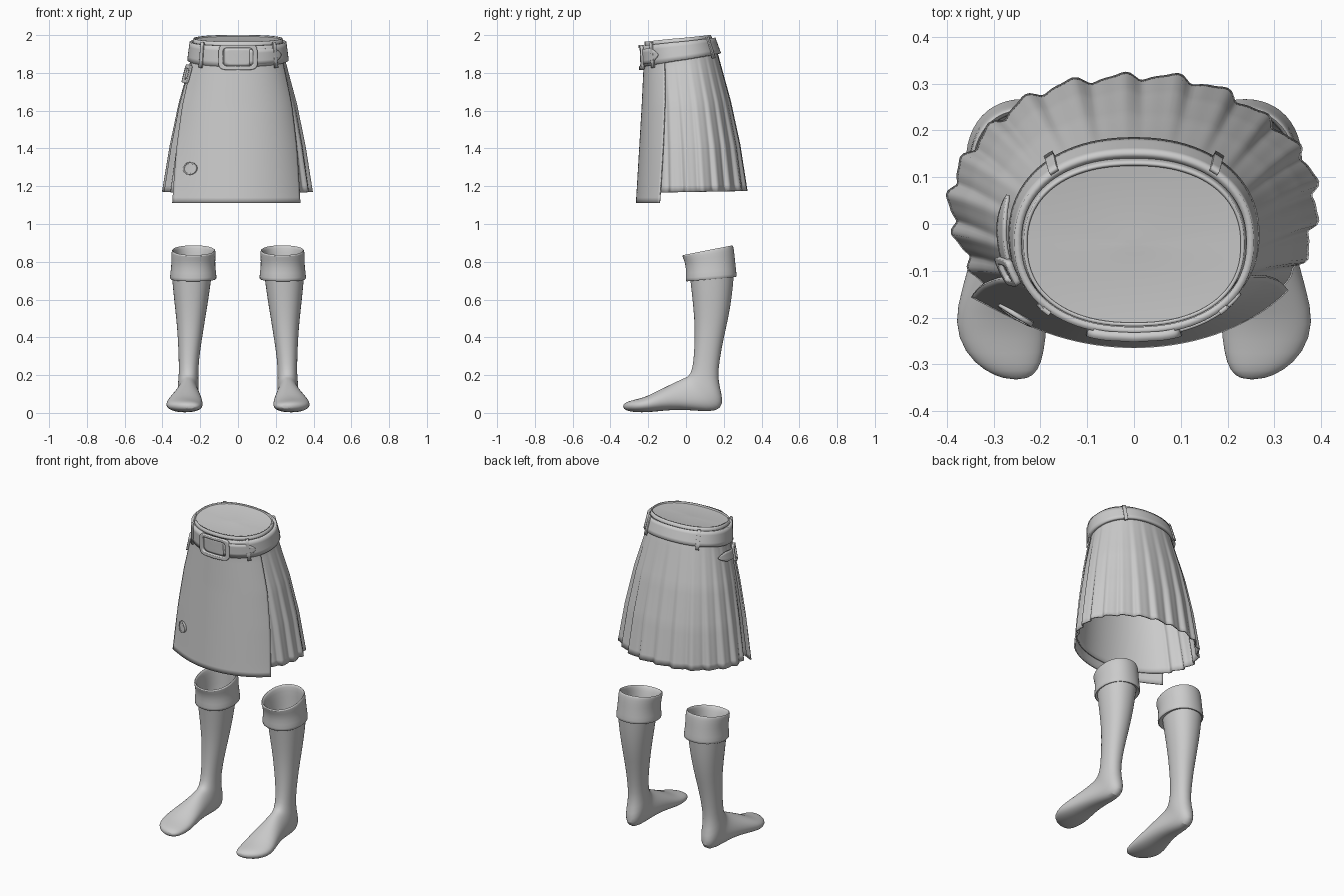
import bpy, bmesh
from math import sin, cos, pi, copysign

if "Cube" in bpy.data.objects:
    bpy.data.objects.remove(bpy.data.objects["Cube"])


def finish(name, verts, faces, thick=0, recalc=False):
    me = bpy.data.meshes.new(name)
    me.from_pydata(verts, [], faces)
    bm = bmesh.new()
    bm.from_mesh(me)
    bmesh.ops.remove_doubles(bm, verts=bm.verts, dist=1e-5)
    if recalc:
        bmesh.ops.recalc_face_normals(bm, faces=bm.faces)
    bm.to_mesh(me)
    bm.free()
    ob = bpy.data.objects.new(name, me)
    bpy.context.collection.objects.link(ob)
    if thick:
        m = ob.modifiers.new("thickness", 'SOLIDIFY')
        m.thickness, m.offset = thick, 0
    bpy.ops.object.select_all(action='DESELECT')
    bpy.context.view_layer.objects.active = ob
    ob.select_set(True)
    bpy.ops.object.shade_smooth_by_angle(angle=0.7)
    return ob


def grid(name, f, nu, nv, wrap=False, thick=0.0):
    """Sheet from f(a, b) with a and b in 0..1."""
    cols = nu if wrap else nu + 1
    verts = [f(i / nu, j / nv) for i in range(cols) for j in range(nv + 1)]
    idx = lambda i, j: (i % cols) * (nv + 1) + j
    faces = [(idx(i, j), idx(i, j + 1), idx(i + 1, j + 1), idx(i + 1, j))
             for i in range(nu) for j in range(nv)]
    return finish(name, verts, faces, thick)


def spow(c, e):
    return copysign(abs(c) ** e, c)


def lerp(a, b, t):
    return a + (b - a) * t


# Kilt profile rows: front z, back z, half width, front y, back y
ROWS = [(1.965, 2.0, .232, -.215, .128),
        (1.83, 1.90, .247, -.210, .165),
        (1.62, 1.65, .308, -.220, .232),
        (1.40, 1.42, .352, -.233, .280),
        (1.165, 1.175, .388, -.247, .316)]


def surf(th, v, off=0.0):
    """Point on the kilt; th = 0 at the front, v = 0 waist to 1 hem."""
    k = min(int(v * 4), 3)
    zf, zb, hx, yf, yb = [lerp(a, b, v * 4 - k) for a, b in zip(ROWS[k], ROWS[k + 1])]
    e = min(1, .88 + .12 * v)
    s, c = spow(sin(th), e), spow(cos(th), e)
    return (hx * s + off * sin(th),
            (yf + yb) / 2 - (yb - yf) / 2 * c - off * cos(th),
            lerp(zf, zb, (1 - cos(th)) / 2))


# Pleated skirt, smooth at the front under the apron
def pleats(a, v):
    th = (a * 2 - 1) * pi
    t = min(1, max(0, (abs(th) - .88) / .2))
    p = th * 22 / (2 * pi) * 2 * pi / 1.0
    wave = sin(p + .7 * sin(p)) + .35 * sin(th * 7 + 1)
    return surf(th, v, .0095 * t * max(0, v - .15) ** 1.2 * 1.2 * wave)


grid("pleated_skirt", pleats, 264, 28, True, .008)


# Front apron overlapping the pleats, free edge flared on one side
def apron(a, b):
    s, v = a * 2 - 1, lerp(.2, 1.058, b)
    return surf(s * lerp(1.2, .95, v), v, .011 + .022 * max(0, -s) ** 5 * v)


grid("front_apron", apron, 48, 28, False, .008)


# Closed waist, slightly dished
def lining(a, b):
    x, y, z = surf(a * 2 * pi, .015)
    return (x * (1 - b), lerp(y, -.043, b), lerp(z, 1.982, b) - .012 * (1 - (1 - b) ** 2))


# reversed direction so it faces up
grid("waist_cap", lambda a, b: lining(a, 1 - b), 64, 8, True)

# Waist belt
grid("waist_belt", lambda a, b: surf(a * 2 * pi, lerp(.04, .245, b), .014), 96, 4, True, .016)


def patch(name, t0, t1, v, hv, off, thick, point=0.0):
    """Strap on the kilt surface, tapering to a point at the t1 end."""
    def f(a, b):
        w = 1 if not point or a < 1 - point else max(.08, (1 - (a - 1 + point) / point) ** .6)
        th = lerp(t0, t1, a)
        side = (b * 2 - 1)
        return surf(th, v + hv * w * side, off)
    ob = grid(name, f, 20, 4, False, thick)
    if t1 < t0:
        ob.data.flip_normals()
    return ob


def plate(name, t0, v0, ht, hv, inner, e, off, thick):
    """Rounded frame or disc on the kilt surface; inner = size of the hole."""
    def f(a, b):
        k = lerp(1, inner, b)
        return surf(t0 + ht * k * spow(cos(a * 2 * pi), e),
                    v0 + hv * k * spow(sin(a * 2 * pi), e), off)
    return grid(name, f, 48, 4, True, thick)


# Belt loops and the pointed belt end
for n, t in enumerate((-.78, .80, -2.45, 2.45)):
    patch("belt_loop_%d" % n, t - .045, t + .045, .14, .125, .024, .010)
patch("belt_tip", .2, 1.0, .15, .075, .024, .008, .3)

# Belt buckle with inner rim
plate("belt_buckle", 0, .15, .345, .118, .76, .3, .028, .020)
plate("belt_buckle_panel", 0, .15, .25, .085, 0, .3, .022, .008)

# Hip strap, its buckle, and the pin disc
patch("hip_strap", -1.12, -1.9, .315, .030, .020, .008, .35)
plate("hip_buckle", -1.2, .315, .135, .054, .6, .35, .026, .014)
plate("apron_button", -.70, .865, .115, .034, 0, 1, .018, .016)
plate("apron_button_rim", -.70, .865, .12, .035, .8, 1, .024, .010)


def loft(name, rows, n=24, cap_end=True):
    """Rings from front point, back point, half width, centre x; mirrored."""
    verts, faces = [], []
    for fy, fz, by, bz, w, cx in rows:
        for i in range(n):
            s, c = spow(sin(i * 2 * pi / n), .92), spow(cos(i * 2 * pi / n), .92)
            verts.append((cx + w * c, (fy + by) / 2 + (fy - by) / 2 * s,
                          (fz + bz) / 2 + (fz - bz) / 2 * s))
    for r in range(len(rows) - 1):
        for i in range(n):
            j = (i + 1) % n
            faces.append((r * n + i, r * n + j, r * n + n + j, r * n + n + i))
    if cap_end:
        faces.append(tuple(range((len(rows) - 1) * n, len(rows) * n)))
    ob = finish(name, verts, faces, recalc=True)
    ob.modifiers.new("pair", 'MIRROR')
    ob.modifiers.new("smooth", 'SUBSURF').levels = 1
    ob.modifiers["smooth"].render_levels = 1
    for p in ob.data.polygons:
        p.use_smooth = True
    return ob


# Stocking legs running down and round into the feet
loft("stocking", [
    (.020, .72, .255, .74, .106, .245),
    (.032, .62, .246, .63, .095, .247),
    (.044, .50, .225, .50, .077, .250),
    (.046, .40, .200, .40, .065, .254),
    (.042, .30, .178, .28, .054, .260),
    (.032, .225, .167, .18, .051, .262),
    (.015, .197, .190, .10, .056, .263),
    (.000, .188, .196, .045, .056, .264),
    (-.020, .180, .168, .008, .056, .265),
    (-.050, .166, .080, .008, .062, .267),
    (-.100, .142, -.020, .018, .074, .271),
    (-.160, .112, -.120, .012, .090, .279),
    (-.220, .082, -.200, .002, .101, .285),
    (-.280, .068, -.270, .003, .086, .278),
    (-.318, .058, -.312, .010, .058, .262),
    (-.333, .042, -.333, .024, .022, .252)])

# Turned-down cuffs, hollow at the top
loft("stocking_cuff", [
    (.022, .705, .250, .725, .102, .240),
    (.000, .692, .268, .716, .122, .237),
    (-.004, .705, .270, .728, .126, .237),
    (.000, .770, .262, .790, .116, .237),
    (-.012, .810, .258, .840, .118, .236),
    (-.022, .830, .252, .882, .118, .235),
    (-.016, .838, .246, .890, .112, .235),
    (-.004, .830, .238, .880, .103, .236),
    (.012, .790, .236, .820, .098, .238),
    (.032, .700, .238, .720, .092, .243),
    (.050, .580, .225, .580, .078, .248)])
